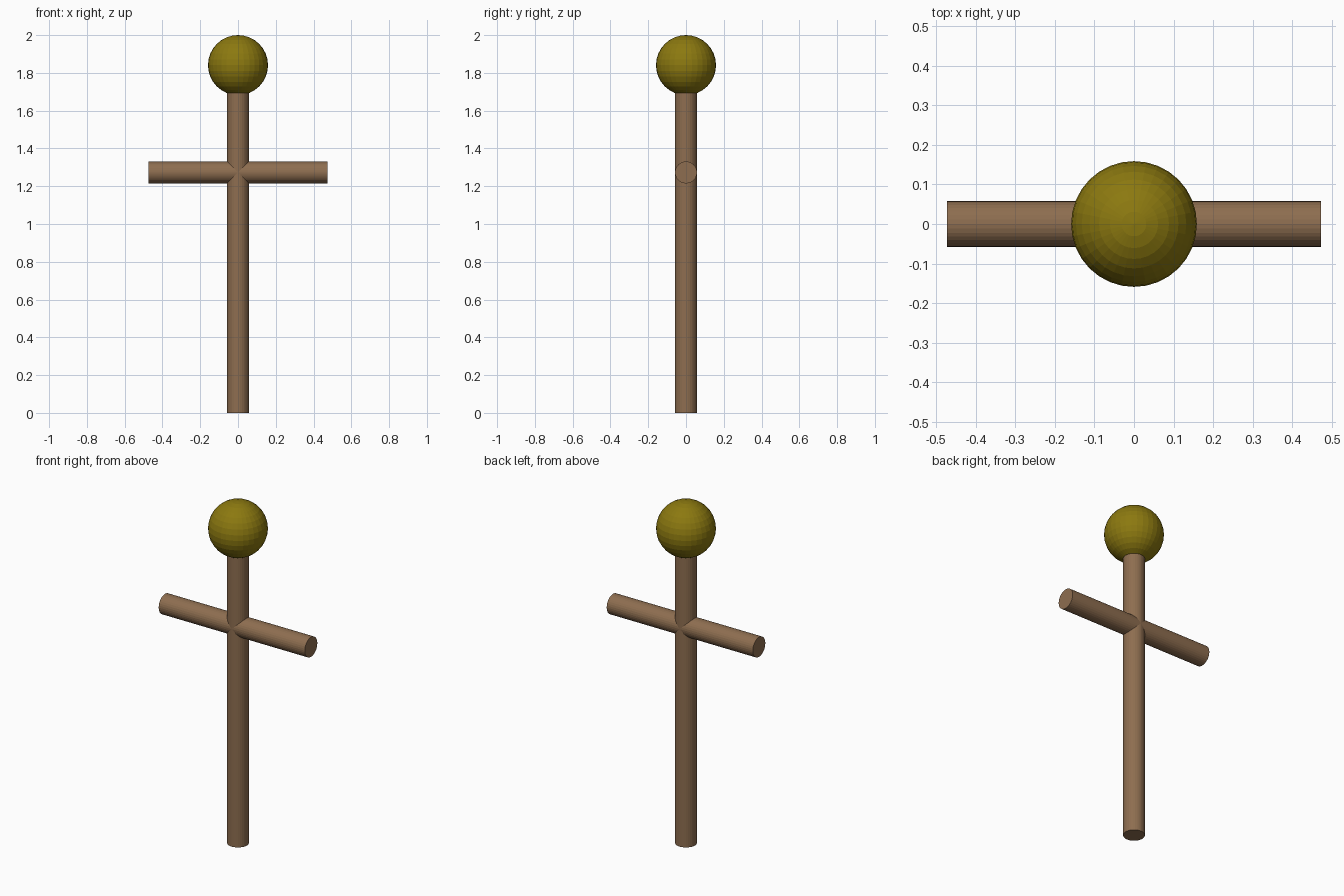
import bpy
from math import pi

cube = bpy.data.objects.get("Cube")
if cube:
    bpy.data.objects.remove(cube, do_unlink=True)


def make_material(name, rgb):
    mat = bpy.data.materials.new(name)
    mat.use_nodes = True
    colour = (*rgb, 1.0)
    mat.diffuse_color = colour
    mat.node_tree.nodes["Principled BSDF"].inputs["Base Color"].default_value = colour
    return mat


def finish(name, mat):
    obj = bpy.context.object
    obj.name = obj.data.name = name
    obj.data.materials.append(mat)
    return obj


def rod(name, length, z, rotation, mat):
    bpy.ops.mesh.primitive_cylinder_add(
        vertices=32, radius=ROD_RADIUS, depth=length,
        location=(0, 0, z), rotation=rotation)
    return finish(name, mat)


ROD_RADIUS = 0.058
HEAD_RADIUS = 0.159
HEAD_Z = 2 - HEAD_RADIUS
POLE_HEIGHT = 1.72

wood = make_material("brown wood", (0.27, 0.155, 0.08))
olive = make_material("olive yellow", (0.26, 0.19, 0.005))

# Upright pole, its top hidden inside the head
rod("upright_pole", POLE_HEIGHT, POLE_HEIGHT / 2, (0, 0, 0), wood)

# Horizontal crossbar
rod("crossbar", 0.946, 1.273, (0, pi / 2, 0), wood)

# Faceted ball on top
bpy.ops.mesh.primitive_uv_sphere_add(
    segments=32, ring_count=16, radius=HEAD_RADIUS, location=(0, 0, HEAD_Z))
finish("head_ball", olive)
